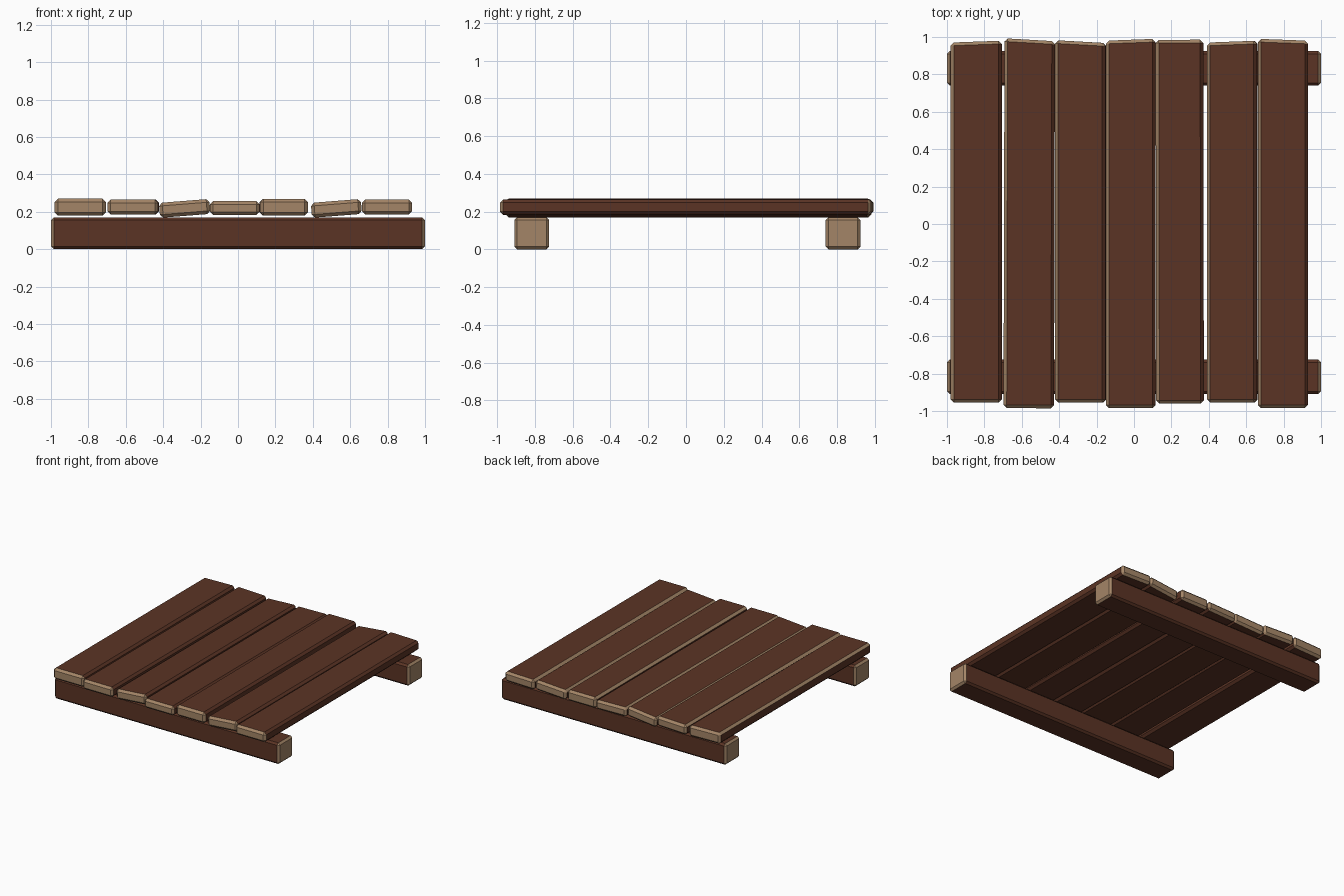
import bpy, bmesh, math
from mathutils import Matrix, Vector

if "Cube" in bpy.data.objects:
    bpy.data.objects.remove(bpy.data.objects["Cube"])


def material(name, rgb):
    m = bpy.data.materials.new(name)
    m.diffuse_color = (*rgb, 1)
    m.use_nodes = True
    m.node_tree.nodes["Principled BSDF"].inputs["Base Color"].default_value = m.diffuse_color
    return m


BROWN = material("dark_brown_wood", (0.105, 0.034, 0.018))
TAN = material("cut_wood_tan", (0.37, 0.235, 0.135))


def timber(name, size, loc, axis, bevel, tilt=0, yaw=0, skew=0):
    """Chamfered board: long along axis, with tan cut ends and a worn left edge."""
    bm = bmesh.new()
    bmesh.ops.create_cube(bm, size=1)
    bmesh.ops.scale(bm, vec=Vector(size), verts=bm.verts)
    bmesh.ops.bevel(bm, geom=bm.edges[:], offset=bevel, segments=1,
                    affect='EDGES', profile=0.5)
    bm.normal_update()
    for f in bm.faces:
        n = f.normal
        end = abs(n[axis]) > 0.5
        worn = axis == 1 and n.x < -0.5 and n.z > 0.5
        f.material_index = 1 if end or worn else 0
    # uneven saw cut at the back end
    if axis == 1:
        for v in bm.verts:
            if v.co.y > 0:
                v.co.y += skew * v.co.x / size[0]
    rot = Matrix.Rotation(math.radians(yaw), 4, 'Z') @ \
        Matrix.Rotation(math.radians(-tilt), 4, 'Y')
    bm.transform(Matrix.Translation(loc) @ rot)
    me = bpy.data.meshes.new(name)
    bm.to_mesh(me)
    bm.free()
    me.materials.append(BROWN)
    me.materials.append(TAN)
    ob = bpy.data.objects.new(name, me)
    bpy.context.collection.objects.link(ob)


# two cross beams
timber("front_beam", (2.0, 0.185, 0.17), (0, -0.817, 0.085), 0, 0.015)
timber("back_beam", (2.0, 0.185, 0.17), (0, 0.832, 0.085), 0, 0.015)

# deck planks: x min, x max, z min, z max, y min, y max, tilt, yaw, skew
planks = [
    (-0.98, -0.707, 0.180, 0.270, -0.955, 0.975, 0, 0, 0.01),
    (-0.695, -0.425, 0.185, 0.265, -0.985, 0.985, 0, -0.15, -0.015),
    (-0.42, -0.150, 0.178, 0.258, -0.955, 0.975, 4.5, 0, -0.015),
    (-0.15, 0.115, 0.182, 0.257, -0.985, 0.985, 0, 0, 0.01),
    (0.117, 0.372, 0.180, 0.268, -0.960, 0.985, 0, 0.1, 0),
    (0.392, 0.660, 0.178, 0.258, -0.955, 0.975, 4.5, 0, 0.01),
    (0.663, 0.930, 0.185, 0.265, -0.985, 0.985, 0, 0, -0.01),
]
for i, (x0, x1, z0, z1, y0, y1, tilt, yaw, skew) in enumerate(planks, 1):
    timber(f"deck_plank_{i}", (x1 - x0, y1 - y0, z1 - z0),
           ((x0 + x1) / 2, (y0 + y1) / 2, (z0 + z1) / 2),
           1, 0.017, tilt, yaw, skew)
